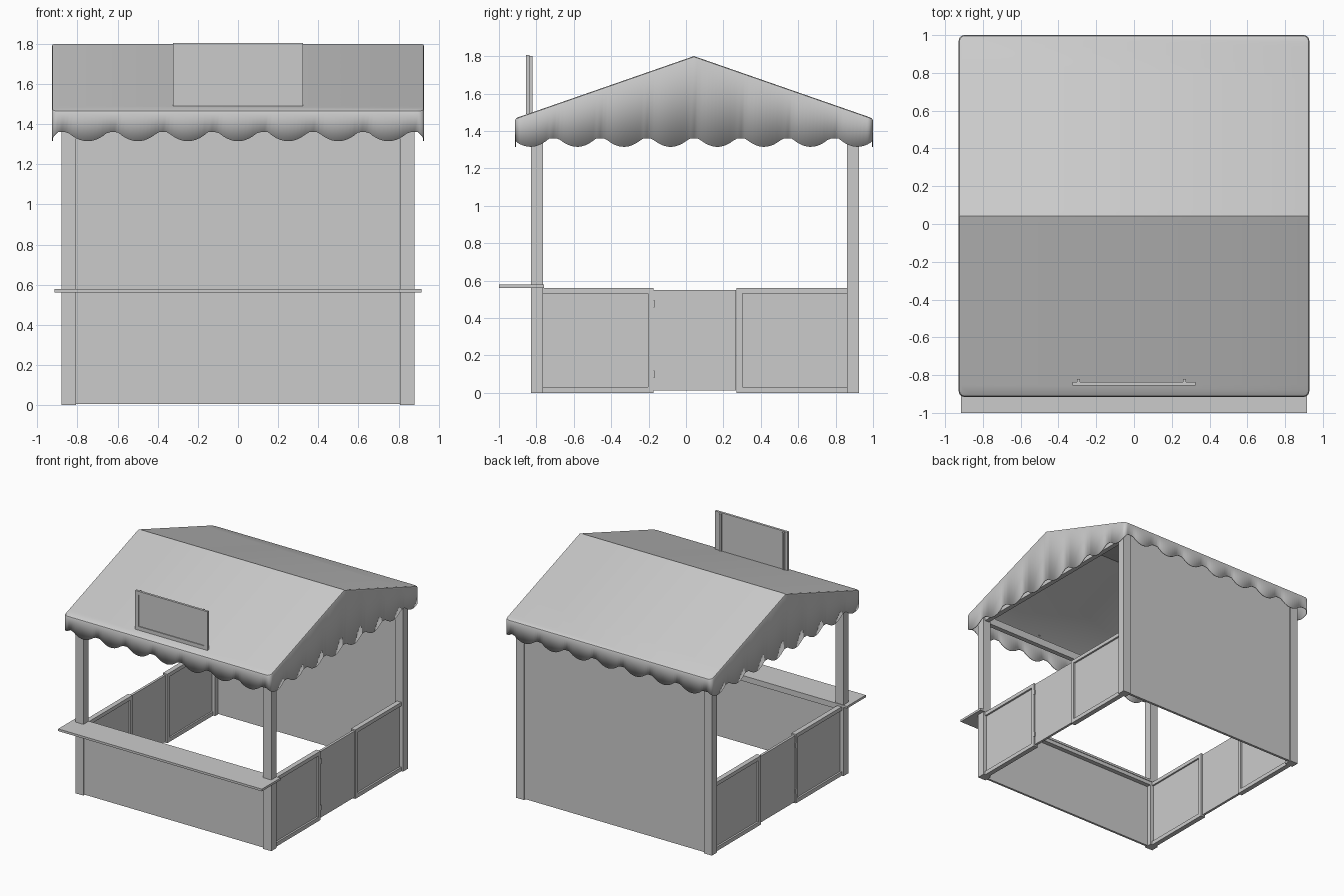
import bpy, bmesh, math

if "Cube" in bpy.data.objects:
    bpy.data.objects.remove(bpy.data.objects["Cube"])

HW, YC, HD, R = 0.928, 0.0425, 0.9575, 0.03   # canopy half width, ridge y, half depth, corner radius
EAVE, RIDGE = 1.467, 1.80


def box(name, x, y, z):
    """Box from (min, max) ranges on each axis."""
    bm = bmesh.new()
    bmesh.ops.create_cube(bm, size=1)
    for v in bm.verts:
        for i, (a, b) in enumerate((x, y, z)):
            v.co[i] = (a + b) / 2 + v.co[i] * (b - a)
    return finish(name, bm)


def finish(name, bm):
    bmesh.ops.recalc_face_normals(bm, faces=bm.faces)
    me = bpy.data.meshes.new(name)
    bm.to_mesh(me)
    bm.free()
    ob = bpy.data.objects.new(name, me)
    bpy.context.collection.objects.link(ob)
    return ob


def pair(name, x, y, z):
    """Box on the right side and its mirror on the left."""
    box(name + "_right", x, y, z)
    box(name + "_left", (-x[1], -x[0]), y, z)


# Canopy outline: one quarter of a rounded rectangle, from the ridge end to the front centre
def quarter():
    pts = []
    n = 48
    for i in range(n + 1):
        pts.append((HW, (HD - R) * i / n))
    for i in range(1, 6):
        a = math.pi / 2 * i / 6
        pts.append((HW - R + R * math.cos(a), HD - R + R * math.sin(a)))
    for i in range(n + 1):
        pts.append(((HW - R) * (1 - i / n), HD))
    return pts


# Scalloped hem height by distance along the outline
def hem(q):
    s, out = 0, []
    for i, p in enumerate(q):
        if i:
            s += math.dist(p, q[i - 1])
        out.append(s)
    period = s / 7.5
    res = []
    for d in out:
        u = (d % period) - period / 2
        res.append(1.36 - 0.045 * max(0, 1 - (u / 0.1) ** 2))
    return res


q = quarter()
half = [(x, y, h) for (x, y), h in zip(q, hem(q))]
right_to_left = half + [(-x, y, h) for x, y, h in half[-2::-1]]
loop = right_to_left + [(x, -y, h) for x, y, h in right_to_left[-2:0:-1]]


def roof_z(y):
    return RIDGE - (RIDGE - EAVE) * abs(y) / HD


# Fabric canopy: hem ring, eave ring, slightly inset top ring
bm = bmesh.new()
rings = [[], [], [], []]
for x, y, h in loop:
    fx, fy = 1 - 0.004 / HW, 1 - 0.004 / HD
    gx, gy = 1 - 0.014 / HW, 1 - 0.014 / HD
    rings[0].append(bm.verts.new((x, YC + y, h)))
    rings[1].append(bm.verts.new((x, YC + y, roof_z(y) - 0.014)))
    rings[2].append(bm.verts.new((x * fx, YC + y * fy, roof_z(y * fy) - 0.004)))
    rings[3].append(bm.verts.new((x * gx, YC + y * gy, roof_z(y * gy))))
n = len(loop)
for a, b in zip(rings, rings[1:]):
    for i in range(n):
        j = (i + 1) % n
        bm.faces.new((a[i], a[j], b[j], b[i]))
top = rings[3]
bm.faces.new(top[:n // 2 + 1])
bm.faces.new(top[n // 2:] + top[:1])
canopy = finish("canopy", bm)
mod = canopy.modifiers.new("thickness", "SOLIDIFY")
mod.thickness = 0.006
bpy.context.view_layer.objects.active = canopy
canopy.select_set(True)
bpy.ops.object.shade_smooth_by_angle(angle=math.radians(30))

# Corner posts and upper frame rails
FRONT, BACK = (-0.83, -0.765), (0.86, 0.925)
for label, y in (("front", FRONT), ("back", BACK)):
    pair(label + "_post", (0.808, 0.88), y, (0, 1.45))
    mid = sum(y) / 2
    box(label + "_top_rail", (-0.808, 0.808), (mid - 0.02, mid + 0.02), (1.38, 1.44))
pair("side_top_rail", (0.825, 0.865), (FRONT[1], BACK[0]), (1.38, 1.44))

# Back wall, front wall and counter
box("back_wall", (-0.808, 0.808), (0.895, 0.915), (0.005, 1.42))
box("front_wall", (-0.808, 0.808), (-0.82, -0.802), (0.005, 0.56))
box("front_wall_top_rail", (-0.808, 0.808), (-0.802, -0.765), (0.53, 0.56))
box("counter", (-0.915, 0.915), (-1.0, -0.76), (0.56, 0.578))

# Side half-walls: framed panels either side of a door
for label, y0, y1, stile in (("front", FRONT[1], -0.175, (-0.203, -0.175)),
                             ("back", 0.27, BACK[0], (0.27, 0.303))):
    pair(label + "_side_panel", (0.838, 0.85), (y0, y1), (0.02, 0.54))
    pair(label + "_side_bottom_rail", (0.825, 0.865), (y0, y1), (0, 0.032))
    pair(label + "_side_upper_rail", (0.825, 0.865), (y0, y1), (0.53, 0.56))
    pair(label + "_side_stile", (0.825, 0.865), stile, (0.032, 0.53))
pair("door", (0.838, 0.858), (-0.173, 0.268), (0.012, 0.55))
for label, z in (("lower", 0.1), ("upper", 0.475)):
    pair(label + "_hinge", (0.858, 0.868), (-0.178, -0.168), (z - 0.02, z + 0.02))

# Sign board with raised border and rear battens
box("sign_panel", (-0.3, 0.3), (-0.848, -0.836), (1.51, 1.79))
for label, z in (("bottom", (1.49, 1.52)), ("top", (1.775, 1.805))):
    box("sign_border_" + label, (-0.325, 0.325), (-0.855, -0.836), z)
pair("sign_border", (0.295, 0.325), (-0.855, -0.836), (1.52, 1.775))
for i, x in enumerate((-0.295, 0.268)):
    box("sign_batten_%d" % (i + 1), (x - 0.008, x + 0.008), (-0.836, -0.82), (1.49, 1.80))
